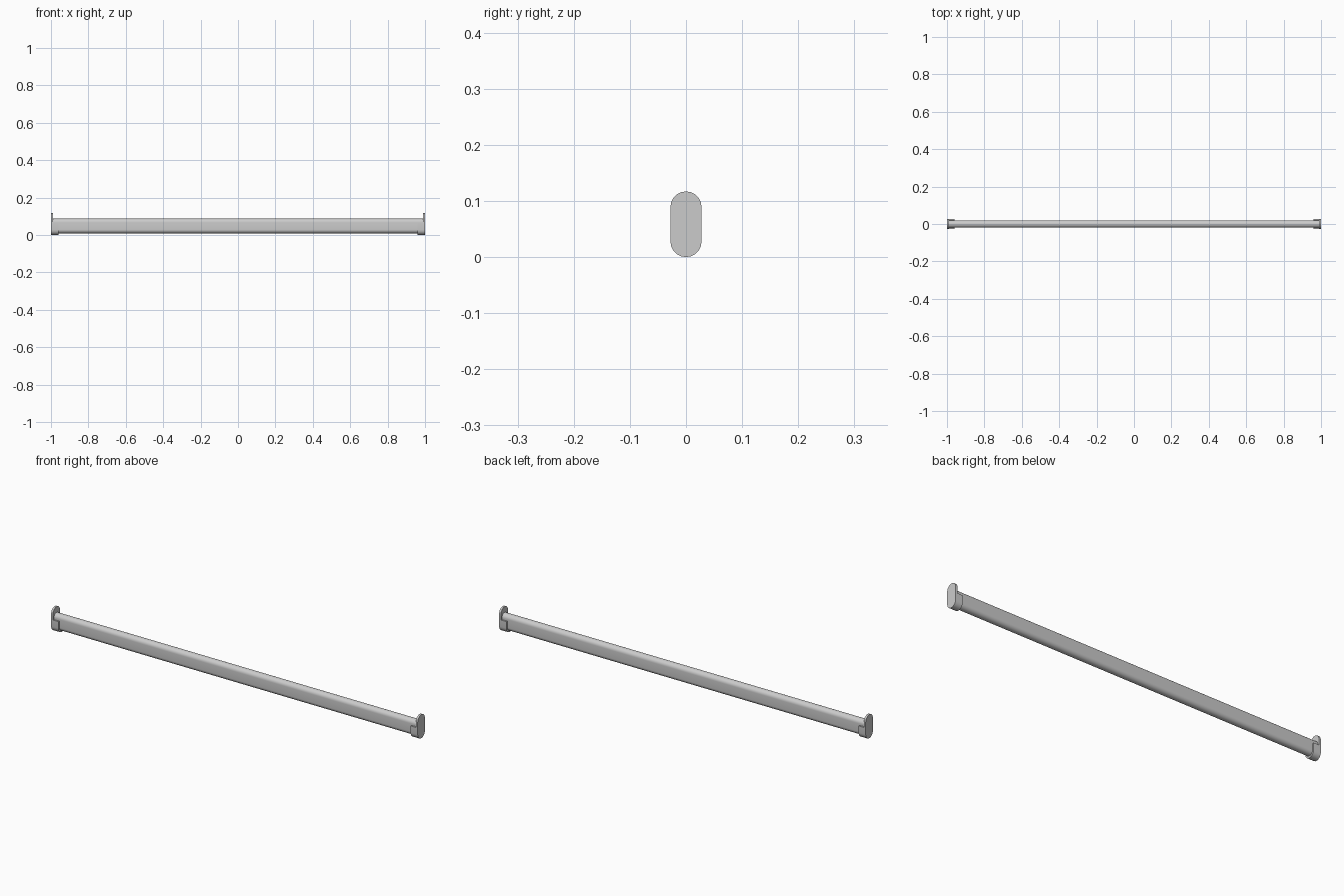
import bpy, bmesh, math

if "Cube" in bpy.data.objects:
    bpy.data.objects.remove(bpy.data.objects["Cube"])

R_OUT, R_IN = 0.0278, 0.0200   # bracket half width, rail half width
TOP, CUP_TOP = 0.117, 0.061    # end plate height, cup height
RAIL_LOW, RAIL_TOP = 0.009, 0.088


def arc(r, zc, start, end, n):
    return [(r * math.cos(math.radians(start + (end - start) * i / n)),
             zc + r * math.sin(math.radians(start + (end - start) * i / n)))
            for i in range(n + 1)]


def stadium(r, low, high, n):
    return arc(r, high - r, 0, 180, n) + arc(r, low + r, 180, 360, n)


def extrude(name, profile, x0, x1):
    """Extrude a closed (y, z) profile along x."""
    bm = bmesh.new()
    face = bm.faces.new([bm.verts.new((x0, y, z)) for y, z in profile])
    res = bmesh.ops.extrude_face_region(bm, geom=[face], use_keep_orig=True)
    verts = [v for v in res["geom"] if isinstance(v, bmesh.types.BMVert)]
    bmesh.ops.translate(bm, verts=verts, vec=(x1 - x0, 0, 0))
    bmesh.ops.recalc_face_normals(bm, faces=bm.faces[:])
    me = bpy.data.meshes.new(name)
    bm.to_mesh(me)
    bm.free()
    ob = bpy.data.objects.new(name, me)
    bpy.context.collection.objects.link(ob)
    bpy.ops.object.select_all(action='DESELECT')
    ob.select_set(True)
    bpy.context.view_layer.objects.active = ob
    bpy.ops.object.shade_smooth_by_angle(angle=math.radians(35))
    return ob


# Oval hanging rail
extrude("oval_rail", stadium(R_IN, RAIL_LOW, RAIL_TOP, 16), -0.990, 0.990)

# U-shaped cup section: outer wall down and around, inner wall back
cup = ([(-R_OUT, CUP_TOP)] + arc(R_OUT, R_OUT, 180, 360, 10) + [(R_OUT, CUP_TOP)]
       + [(R_IN, CUP_TOP)] + arc(R_IN, RAIL_LOW + R_IN, 360, 180, 10)
       + [(-R_IN, CUP_TOP)])

# End brackets: wall plate plus open-topped cup on each side
for side, s in (("left", -1), ("right", 1)):
    extrude(side + "_wall_plate", stadium(R_OUT, 0, TOP, 10), s * 1.0, s * 0.990)
    extrude(side + "_rail_cup", cup, s * 0.990, s * 0.961)
